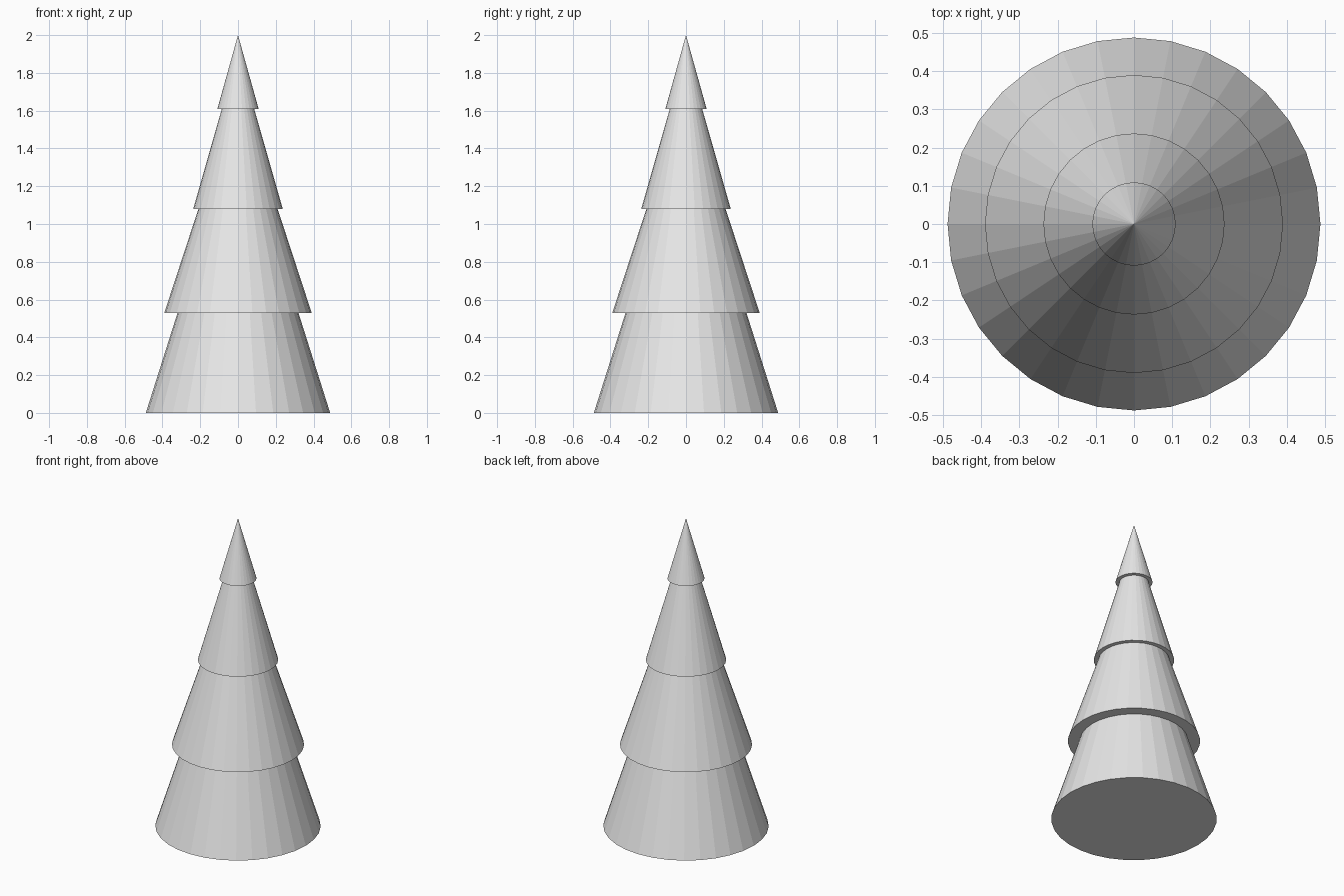
import bpy

cube = bpy.data.objects.get("Cube")
if cube:
    bpy.data.objects.remove(cube, do_unlink=True)

# One plain grey for the whole tree
grey = bpy.data.materials.new("light_grey")
grey.use_nodes = True
colour = (0.8, 0.8, 0.8, 1)
grey.diffuse_color = colour
grey.node_tree.nodes["Principled BSDF"].inputs["Base Color"].default_value = colour


def add_tier(name, radius, base, tip):
    """Add a flat-shaded, closed cone standing on height base."""
    bpy.ops.mesh.primitive_cone_add(
        vertices=32, radius1=radius, radius2=0, depth=tip - base,
        location=(0, 0, (base + tip) / 2))
    tier = bpy.context.object
    tier.name = name
    tier.data.materials.append(grey)


# Four stacked tiers of foliage, each tip hidden inside the tier above
add_tier("bottom_tier", 0.488, 0, 1.54)
add_tier("lower_middle_tier", 0.39, 0.53, 1.72)
add_tier("upper_middle_tier", 0.237, 1.08, 1.91)
add_tier("top_tier", 0.109, 1.61, 2)
